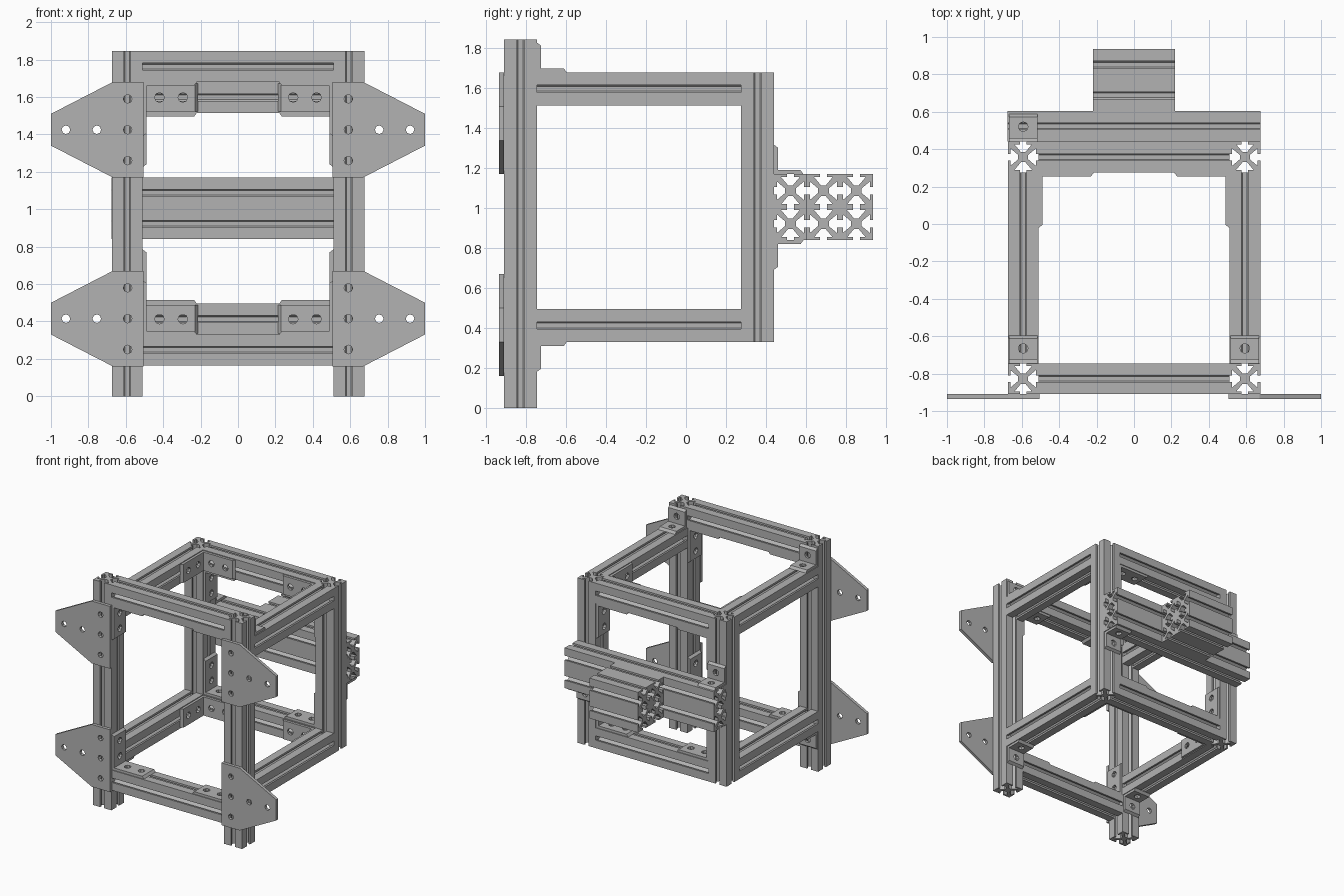
import bpy, bmesh
from math import cos, sin, pi
from mathutils import Vector

cube = bpy.data.objects.get("Cube")
if cube:
    bpy.data.objects.remove(cube)

# Single aluminium colour
GREY = (0.45, 0.45, 0.45, 1)
metal = bpy.data.materials.new("aluminium_grey")
metal.use_nodes = True
metal.diffuse_color = GREY
metal.node_tree.nodes["Principled BSDF"].inputs["Base Color"].default_value = GREY

X, Y, Z = Vector((1, 0, 0)), Vector((0, 1, 0)), Vector((0, 0, 1))
S = 0.165          # profile size
H = S / 2
T = 0.02           # bracket thickness


def finish(bm, name):
    bmesh.ops.recalc_face_normals(bm, faces=bm.faces)
    mesh = bpy.data.meshes.new(name)
    bm.to_mesh(mesh)
    bm.free()
    mesh.materials.append(metal)
    obj = bpy.data.objects.new(name, mesh)
    bpy.context.collection.objects.link(obj)
    return obj


# Slotted cross-section: one side, turned four times
def section():
    side = [(H, H), (0.018, H), (0.018, H - 0.015), (0.046, H - 0.015), (0.012, 0.027)]
    side += [(-x, y) for x, y in reversed(side[1:])]
    pts = []
    for _ in range(4):
        pts += side
        side = [(-y, x) for x, y in side]
    return pts


def extrusion(name, centre, axis, length, cells=((0, 0),)):
    """Slotted bar centred on a point; cells are profile offsets across the bar."""
    u, v = {0: (Y, Z), 1: (Z, X), 2: (X, Y)}[axis]
    w = (X, Y, Z)[axis]
    bm = bmesh.new()
    for cu, cv in cells:
        verts = [bm.verts.new(Vector(centre) + u * (p + cu * S) + v * (q + cv * S)
                              - w * length / 2) for p, q in section()]
        face = bm.faces.new(verts)
        new = bmesh.ops.extrude_face_region(bm, geom=[face])["geom"]
        bmesh.ops.translate(bm, vec=w * length,
                            verts=[e for e in new if isinstance(e, bmesh.types.BMVert)])
    return finish(bm, name)


def add_plate(bm, outline, holes, radius, thick, origin, u, v, n, bevel=0):
    """Flat plate with round holes; bevel shortens the outer face at the far u edge."""
    loops = [outline] + [[(a + radius * cos(i * pi / 4), b + radius * sin(i * pi / 4))
                          for i in range(8)] for a, b in holes]
    edges = []
    for loop in loops:
        vs = [bm.verts.new(origin + u * a + v * b) for a, b in loop]
        edges += [bm.edges.new((vs[i - 1], vs[i])) for i in range(len(vs))]
    fill = bmesh.ops.triangle_fill(bm, use_beauty=True, edges=edges)["geom"]
    faces = [g for g in fill if isinstance(g, bmesh.types.BMFace)]
    new = bmesh.ops.extrude_face_region(bm, geom=faces, use_keep_orig=True)["geom"]
    far = max(a for a, b in outline)
    for vert in new:
        if isinstance(vert, bmesh.types.BMVert):
            if (vert.co - origin).dot(u) > far - 0.001:
                vert.co -= u * bevel
            vert.co += n * thick


def bracket(name, corner, a, b, leg, holes):
    """Angle bracket with legs along a and b from the inner corner."""
    w = a.cross(b)
    o = Vector(corner)
    bm = bmesh.new()
    hw = 0.076
    for start, u, n in ((0, a, b), (T, b, a)):
        outline = [(start, -hw), (leg, -hw), (leg, hw), (start, hw)]
        add_plate(bm, outline, [(h, 0) for h in holes], 0.026, T, o, u, w, n, 0.015)
    return finish(bm, name)


# Frame heights and depths
XP = 0.5925                 # post centre
YF, YB = -0.8275, 0.3575    # front and back post centres
LONG = (0.09, 0.215)

for s, side in ((-1, "right"), (1, "left")):
    # Posts and side rails
    extrusion(f"front_post_{side}", (s * XP, YF, 0.9225), 2, 1.845)
    extrusion(f"back_post_{side}", (s * XP, YB, 1.005), 2, 1.35)
    inward = X * -s
    for z, up, level in ((0.4125, 1, "lower"), (1.5975, -1, "upper")):
        extrusion(f"{level}_side_rail_{side}", (s * XP, -0.235, z), 1, 1.02)
        # Long brackets in the front, back and horizontal corners
        bracket(f"{level}_front_bracket_{side}", (s * 0.51, YF, z - up * H),
                inward, Z * up, 0.29, LONG)
        bracket(f"{level}_back_bracket_{side}", (s * 0.51, YB, z + up * H),
                inward, Z * up, 0.29, LONG)
        bracket(f"{level}_flat_bracket_{side}", (s * 0.51, 0.275, z),
                inward, -Y, 0.295, LONG)
        # Short brackets joining side rails to front posts
        bracket(f"{level}_short_bracket_{side}", (s * XP, -0.745, z - up * H),
                Y, Z * -up, 0.148, (0.08,))
        # Mounting ears on the front
        bm = bmesh.new()
        outline = [(0.505, -0.255), (0.67, -0.255), (1, -0.085),
                   (1, 0.085), (0.67, 0.255), (0.505, 0.255)]
        holes = [(0.59, d) for d in (-0.165, 0, 0.165)] + [(0.755, 0), (0.92, 0)]
        zc = 0.415 if up > 0 else 1.425
        add_plate(bm, outline, holes, 0.023, 0.025,
                  Vector((0, -0.91, zc)), X * s, Z, -Y)
        finish(bm, f"{level}_mounting_ear_{side}")

# Cross rails between posts
for name, y, z in (("front_top_rail", YF, 1.7625), ("front_bottom_rail", YF, 0.2475),
                   ("back_top_rail", YB, 1.5975), ("back_bottom_rail", YB, 0.4125)):
    extrusion(name, (0, y, z), 0, 1.02)

# Rear double beam, its end brackets and the short block behind it
extrusion("rear_beam", (0, 0.5225, 1.005), 0, 1.35, [(0, -0.5), (0, 0.5)])
extrusion("rear_block", (0, 0.77, 1.005), 0, 0.44,
          [(i, j) for i in (-0.5, 0.5) for j in (-0.5, 0.5)])
bracket("rear_beam_upper_bracket", (-XP, 0.44, 1.17), Y, Z, 0.148, (0.08,))
bracket("rear_beam_lower_bracket", (XP, 0.44, 0.84), Y, -Z, 0.148, (0.08,))
